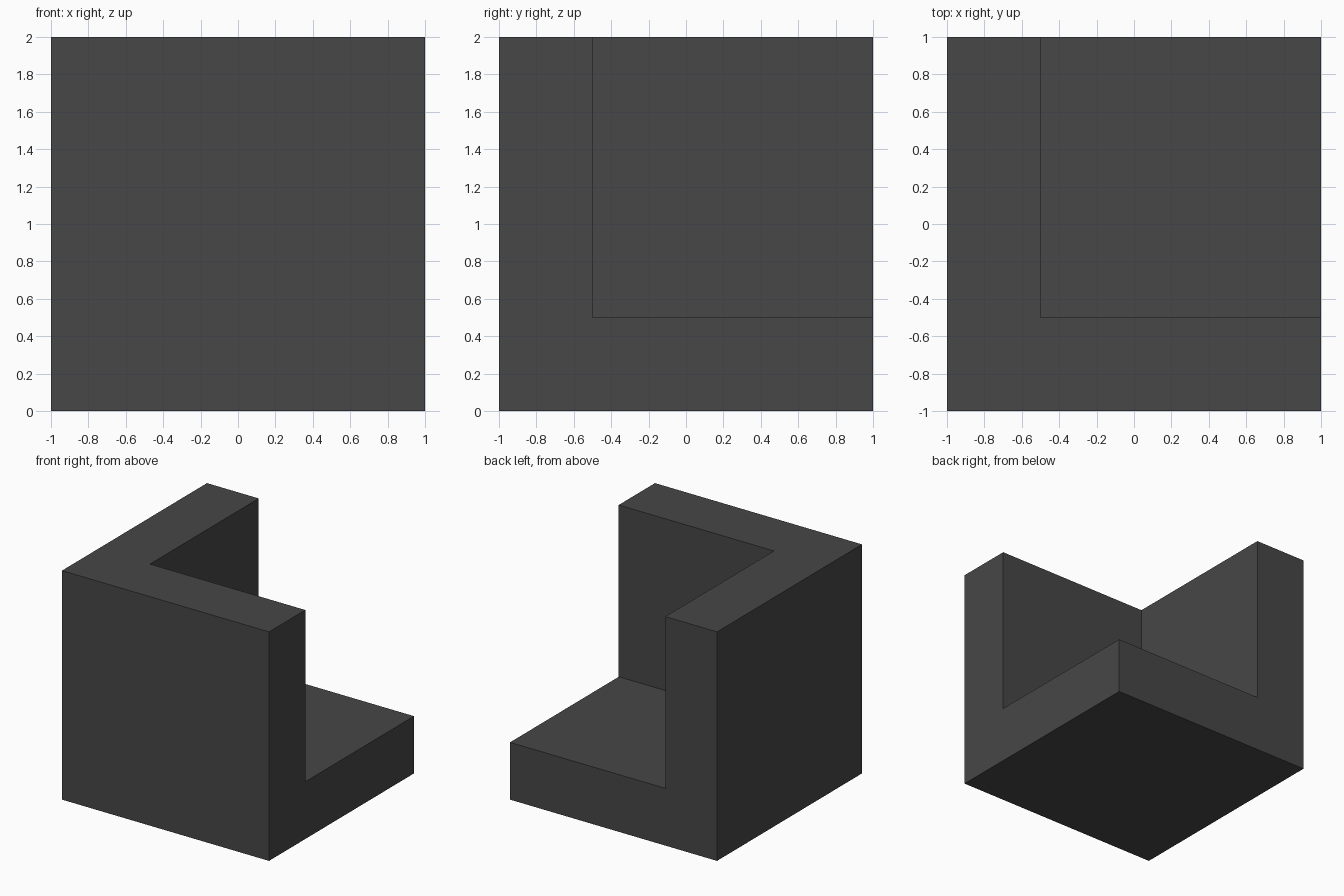
import bpy
import bmesh

if "Cube" in bpy.data.objects:
    bpy.data.objects.remove(bpy.data.objects["Cube"])

H = 1.0    # half the block size
C = -0.5   # where the corner notch begins on every axis

# Three face outlines, repeated on all three axes: (depth along axis, 2D points)
OUTLINES = [
    (-H, [(-H, -H), (-H, H), (H, H), (H, -H)]),                       # full outer side
    (H, [(-H, -H), (H, -H), (H, C), (C, C), (C, H), (-H, H)]),        # L-shaped rim
    (C, [(C, C), (H, C), (H, H), (C, H)]),                            # notch wall
]


def on_axis(axis, depth, a, b):
    """Place a 2D outline point on the plane facing the given axis."""
    co = [0.0, 0.0, 0.0]
    co[axis] = depth
    co[(axis + 1) % 3] = a
    co[(axis + 2) % 3] = b
    co[2] += H  # stand on the ground
    return co


# Block with one cubic corner removed
bm = bmesh.new()
for axis in range(3):
    for depth, points in OUTLINES:
        bm.faces.new([bm.verts.new(on_axis(axis, depth, a, b)) for a, b in points])
bmesh.ops.remove_doubles(bm, verts=bm.verts, dist=0.0001)
bm.normal_update()

mesh = bpy.data.meshes.new("notched_corner_block")
bm.to_mesh(mesh)
bm.free()

# Single dark grey colour
dark_grey = bpy.data.materials.new("dark grey")
dark_grey.diffuse_color = (0.063, 0.063, 0.063, 1.0)
dark_grey.use_nodes = True
dark_grey.node_tree.nodes["Principled BSDF"].inputs["Base Color"].default_value = dark_grey.diffuse_color
mesh.materials.append(dark_grey)

block = bpy.data.objects.new("notched_corner_block", mesh)
bpy.context.collection.objects.link(block)
